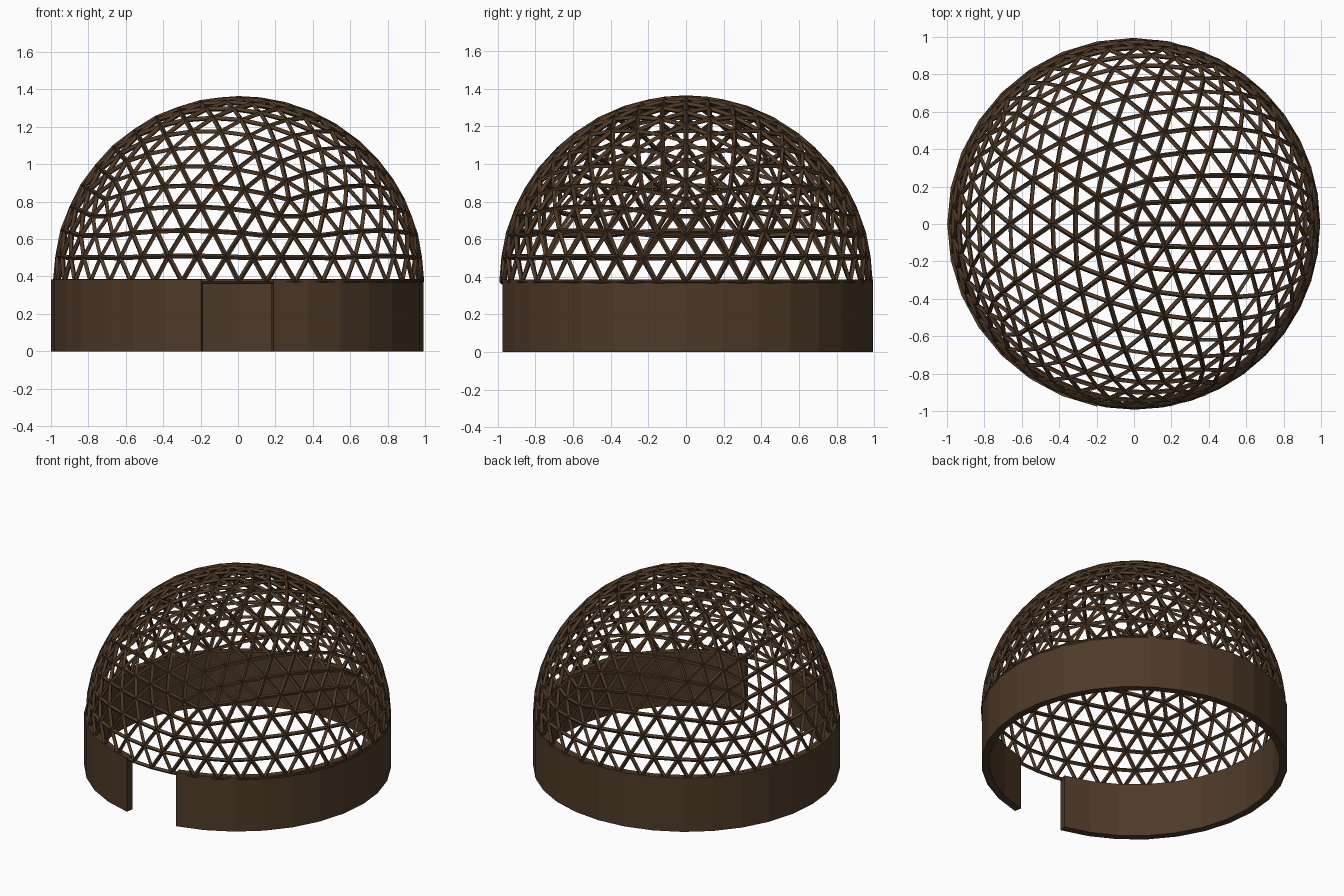
import bpy, bmesh, math

if "Cube" in bpy.data.objects:
    bpy.data.objects.remove(bpy.data.objects["Cube"])

WALL_R, WALL_IN, WALL_H = 0.995, 0.945, 0.385
DOME_R, DOME_Z, STRUT = 0.979, 0.372, 0.027
SIDES = 32


def make_material(name, rgb):
    m = bpy.data.materials.new(name)
    m.diffuse_color = (*rgb, 1.0)
    m.use_nodes = True
    m.node_tree.nodes["Principled BSDF"].inputs["Base Color"].default_value = m.diffuse_color
    return m


def make_object(name, bm, material):
    mesh = bpy.data.meshes.new(name)
    bm.to_mesh(mesh)
    bm.free()
    mesh.materials.append(material)
    ob = bpy.data.objects.new(name, mesh)
    bpy.context.collection.objects.link(ob)
    return ob


wood = make_material("dark brown wood", (0.075, 0.042, 0.021))

# Lattice dome: upper half of an icosphere turned into struts
bm = bmesh.new()
bmesh.ops.create_icosphere(bm, subdivisions=4, radius=DOME_R)
bmesh.ops.delete(bm, geom=[v for v in bm.verts if v.co.z < -0.02], context='VERTS')
dome = make_object("lattice_dome", bm, wood)
dome.location = (0.003, 0, DOME_Z)
wire = dome.modifiers.new("struts", 'WIREFRAME')
wire.thickness = STRUT
wire.use_boundary = True
wire.use_replace = True

# Base wall: faceted ring with a two-facet doorway gap at the front
bm = bmesh.new()
sections = []
for i in range(1, SIDES):
    a = -math.pi / 2 + 2 * math.pi * i / SIDES
    sections.append([bm.verts.new((r * math.cos(a), r * math.sin(a), z))
                     for r, z in ((WALL_R, 0), (WALL_R, WALL_H),
                                  (WALL_IN, WALL_H), (WALL_IN, 0))])
for s, t in zip(sections, sections[1:]):
    for k in range(4):
        n = (k + 1) % 4
        bm.faces.new((s[k], t[k], t[n], s[n]))
bm.faces.new(sections[0])
bm.faces.new(sections[-1][::-1])
bmesh.ops.recalc_face_normals(bm, faces=bm.faces)
wall = make_object("base_wall", bm, wood)
wall.location.x = -0.004
